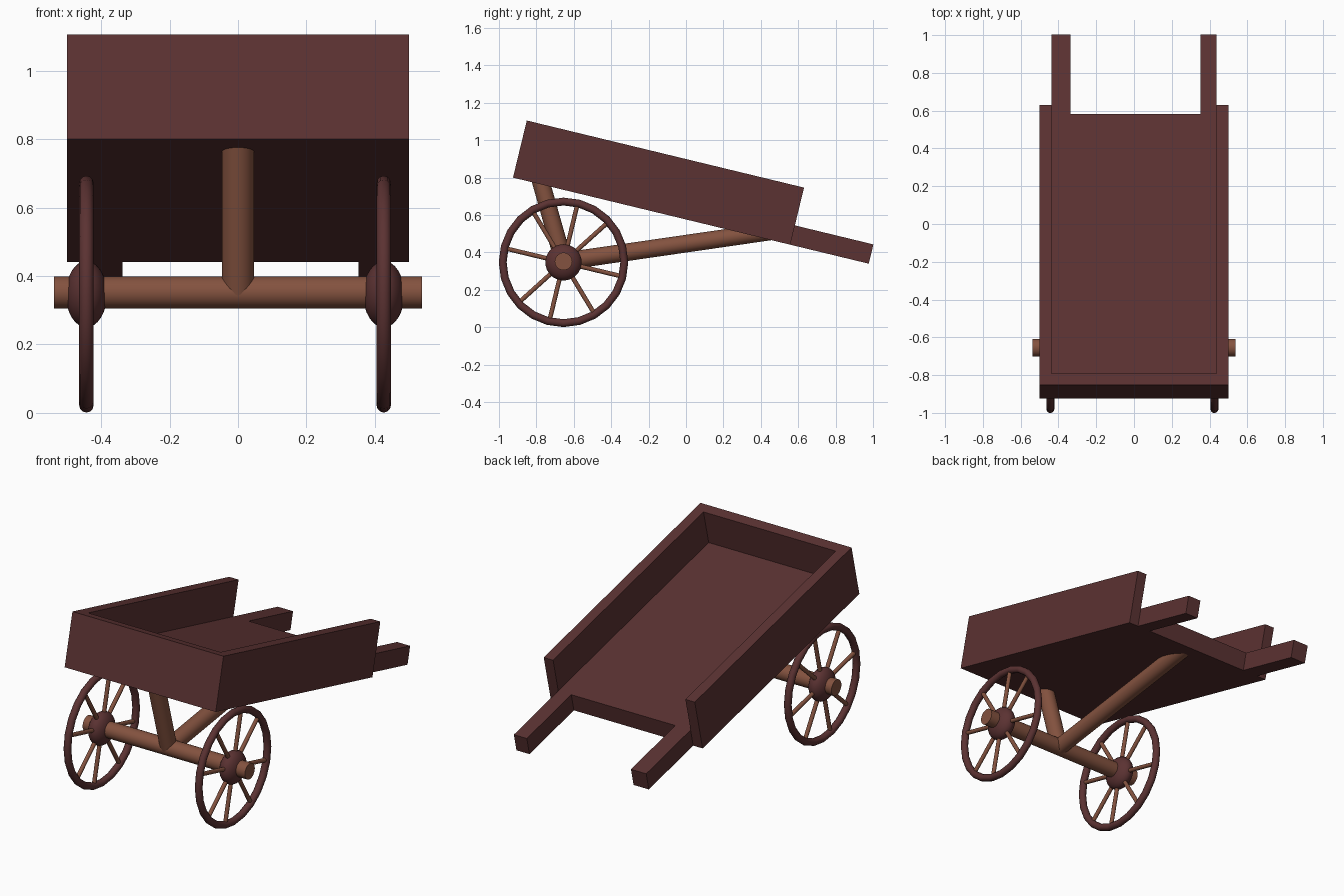
import bpy, bmesh
from math import radians, sin, cos, pi
from mathutils import Vector

cube = bpy.data.objects.get("Cube")
if cube:
    bpy.data.objects.remove(cube, do_unlink=True)


def material(name, rgb):
    m = bpy.data.materials.new(name)
    m.use_nodes = True
    m.diffuse_color = (*rgb, 1)
    m.node_tree.nodes["Principled BSDF"].inputs["Base Color"].default_value = (*rgb, 1)
    return m


dark_wood = material("dark red wood", (0.105, 0.032, 0.032))
light_wood = material("light brown wood", (0.23, 0.085, 0.05))

TILT = radians(-13.6)
TRAY_CORNER = (0, -0.925, 0.80)     # lower front edge of the tray
LENGTH, HALF_W, WALL = 1.525, 0.5, 0.062
HUB_Y, HUB_Z = -0.655, 0.347


def plank(name, outline, height):
    """Extrude an outline (x, distance along tray) upward in the tilted tray frame."""
    bm = bmesh.new()
    face = bm.faces.new([bm.verts.new((x, u, 0)) for x, u in outline])
    top = bmesh.ops.extrude_face_region(bm, geom=[face])["geom"]
    bmesh.ops.translate(bm, vec=(0, 0, height),
                        verts=[v for v in top if isinstance(v, bmesh.types.BMVert)])
    bmesh.ops.recalc_face_normals(bm, faces=bm.faces[:])
    mesh = bpy.data.meshes.new(name)
    bm.to_mesh(mesh)
    bm.free()
    mesh.materials.append(dark_wood)
    obj = bpy.data.objects.new(name, mesh)
    obj.location = TRAY_CORNER
    obj.rotation_euler.x = TILT
    bpy.context.collection.objects.link(obj)


def finish(name, mat):
    obj = bpy.context.object
    obj.name = name
    obj.data.materials.append(mat)
    bpy.ops.object.shade_smooth_by_angle(angle=radians(35))
    return obj


def rod(name, start, end, radius, sides=32):
    a, b = Vector(start), Vector(end)
    bpy.ops.mesh.primitive_cylinder_add(vertices=sides, radius=radius, depth=(b - a).length,
                                        location=(a + b) / 2)
    bpy.context.object.rotation_euler = (b - a).to_track_quat("Z", "Y").to_euler()
    return finish(name, light_wood)


# Tray: U-shaped walls, and a floor whose rear corners run on as handles
inner = HALF_W - WALL
plank("tray_walls", [(-HALF_W, 0), (HALF_W, 0), (HALF_W, LENGTH), (inner, LENGTH),
                     (inner, WALL), (-inner, WALL), (-inner, LENGTH), (-HALF_W, LENGTH)], 0.314)
HANDLE_END = 1.957
plank("floor_with_handles", [(-inner, WALL), (inner, WALL), (inner, HANDLE_END),
                             (0.352, HANDLE_END), (0.352, LENGTH), (-0.337, LENGTH),
                             (-0.337, HANDLE_END), (-inner, HANDLE_END)], 0.106)

# Axle and the two braces that carry the tray
axle = (0, HUB_Y, 0.352)
rod("axle", (-0.537, HUB_Y, 0.352), (0.537, HUB_Y, 0.352), 0.047)
rod("front_brace", axle, (0, -0.785, 0.81), 0.047)
rod("rear_brace", axle, (0, 0.45, 0.512), 0.047)

# Wheels: rim, flattened hub and four through-spokes
for side, x in (("right", -0.443), ("left", 0.426)):
    centre = Vector((x, HUB_Y, HUB_Z))
    bpy.ops.mesh.primitive_torus_add(major_segments=24, minor_segments=12, major_radius=0.325,
                                     minor_radius=0.021, location=centre,
                                     rotation=(0, pi / 2, 0))
    finish(side + "_rim", dark_wood)
    bpy.ops.mesh.primitive_uv_sphere_add(segments=32, ring_count=16, radius=0.097,
                                         location=centre, rotation=(0, pi / 2, 0))
    bpy.context.object.scale.z = 0.62
    finish(side + "_hub", dark_wood)
    for i, angle in enumerate((76.5, 42, -13.5, -59)):
        a = radians(angle)
        arm = Vector((0, cos(a), sin(a))) * 0.32
        rod(f"{side}_spoke_{i + 1}", centre - arm, centre + arm, 0.012, 16)
